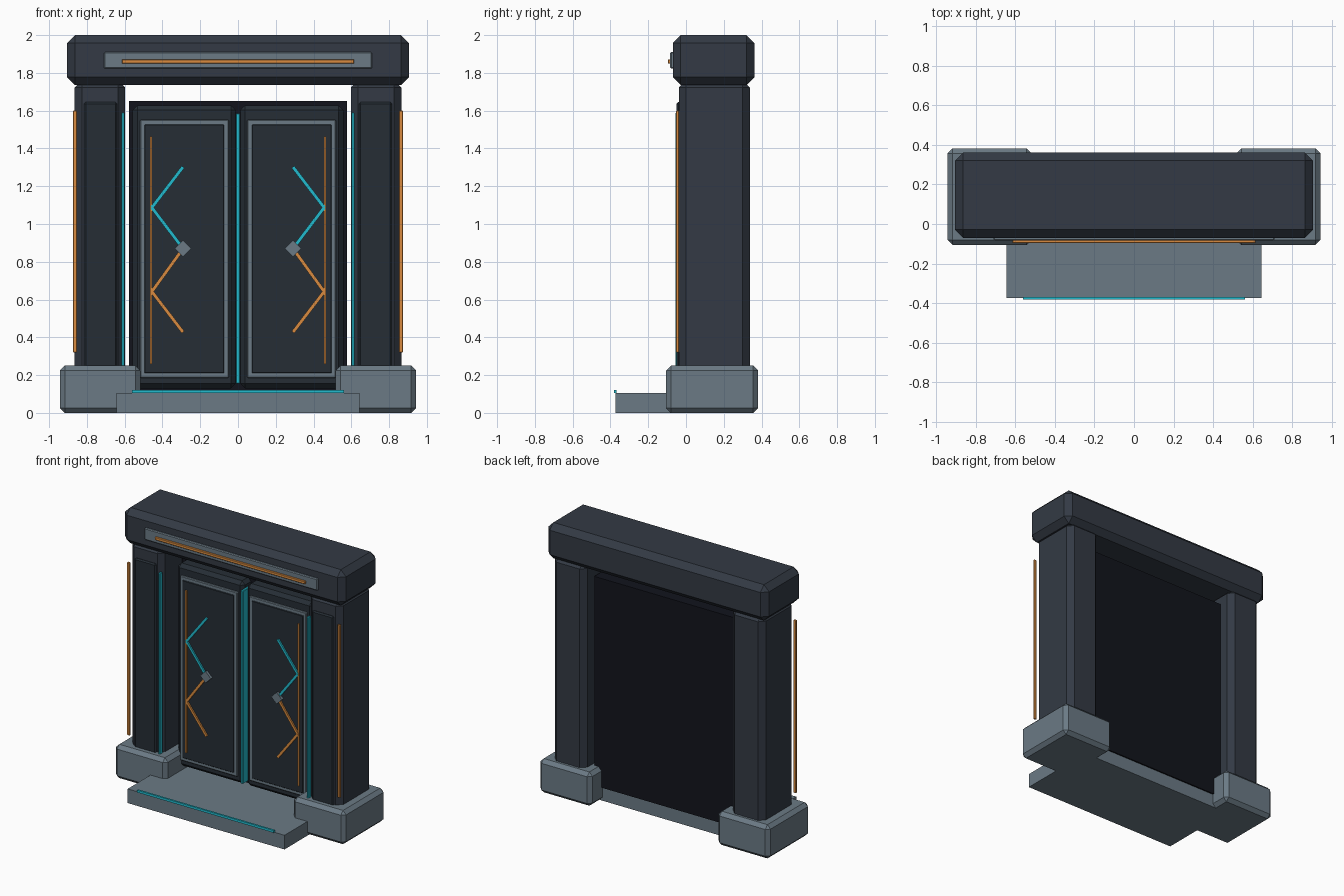
import bpy, bmesh, math
from mathutils import Matrix, Vector

if "Cube" in bpy.data.objects:
    bpy.data.objects.remove(bpy.data.objects["Cube"])


def material(name, r, g, b):
    m = bpy.data.materials.new(name)
    m.diffuse_color = (r, g, b, 1)
    m.use_nodes = True
    m.node_tree.nodes["Principled BSDF"].inputs["Base Color"].default_value = m.diffuse_color
    return m


STONE = material("grey_stone", 0.147, 0.195, 0.235)
DARK = material("dark_slate", 0.033, 0.042, 0.058)
DOOR = material("door_slate", 0.019, 0.027, 0.036)
BLACK = material("backing_black", 0.006, 0.007, 0.012)
CYAN = material("cyan_glow", 0.016, 0.50, 0.62)
COPPER = material("copper", 0.70, 0.26, 0.05)


def box(name, xr, yr, zr, mat, bevel=0.0, turn=0.0):
    """Chamfered box from axis ranges, optionally turned about the y axis."""
    lo, hi = Vector((xr[0], yr[0], zr[0])), Vector((xr[1], yr[1], zr[1]))
    bm = bmesh.new()
    bmesh.ops.create_cube(bm, size=1)
    bmesh.ops.scale(bm, vec=hi - lo, verts=bm.verts)
    if bevel:
        bmesh.ops.bevel(bm, geom=bm.edges[:], offset=bevel, segments=1,
                        affect='EDGES')
    bmesh.ops.rotate(bm, matrix=Matrix.Rotation(turn, 3, 'Y'), verts=bm.verts)
    mesh = bpy.data.meshes.new(name)
    bm.to_mesh(mesh)
    bm.free()
    mesh.materials.append(mat)
    ob = bpy.data.objects.new(name, mesh)
    ob.location = (lo + hi) / 2
    bpy.context.collection.objects.link(ob)
    return ob


def bar(name, a, b, yr, width, mat):
    """Flat bar between two (x, z) points on the door face."""
    dx, dz = b[0] - a[0], b[1] - a[1]
    cx, cz = (a[0] + b[0]) / 2, (a[1] + b[1]) / 2
    h = math.hypot(dx, dz) / 2
    box(name, (cx - width / 2, cx + width / 2), yr, (cz - h, cz + h), mat,
        turn=math.atan2(dx, dz))


# Lintel with its inlay
box("lintel", (-0.905, 0.905), (-0.07, 0.362), (1.735, 2.0), DARK, 0.042)
box("lintel_plate", (-0.71, 0.71), (-0.084, -0.06), (1.822, 1.91), STONE, 0.006)
box("lintel_strip", (-0.615, 0.615), (-0.096, -0.08), (1.85, 1.872), COPPER, 0.003)

# Threshold step and door backing
box("step", (-0.643, 0.643), (-0.374, 0.24), (0, 0.105), STONE)
box("step_light", (-0.56, 0.56), (-0.382, -0.368), (0.104, 0.121), CYAN)
box("door_backing", (-0.577, 0.577), (0.17, 0.25), (0.1, 1.65), BLACK)
box("door_seam_light", (-0.01, 0.01), (0.045, 0.18), (0.155, 1.585), CYAN, 0.003)

for side, s in (("left", -1), ("right", 1)):
    def span(a, b):
        return tuple(sorted((s * a, s * b)))

    # Pillar on its plinth, with face panel and light strips
    box(f"plinth_{side}", span(0.517, 0.943), (-0.106, 0.382), (0, 0.25), STONE, 0.026)
    box(f"pillar_{side}", span(0.597, 0.865), (-0.038, 0.338), (0.2, 1.76), DARK, 0.038)
    box(f"pillar_panel_{side}", span(0.64, 0.815), (-0.05, -0.02), (0.22, 1.645), DOOR, 0.009)
    box(f"pillar_light_{side}", span(0.601, 0.617), (-0.055, -0.025), (0.24, 1.59), CYAN, 0.003)
    box(f"pillar_trim_{side}", span(0.852, 0.874), (-0.053, -0.038), (0.32, 1.6), COPPER, 0.003)

    # Door leaf with raised frame and inner panel
    box(f"door_leaf_{side}", span(0.012, 0.558), (0.075, 0.2), (0.13, 1.628), DOOR, 0.025)
    box(f"door_frame_{side}", span(0.048, 0.518), (0.06, 0.08), (0.186, 1.553), STONE, 0.005)
    box(f"door_panel_{side}", span(0.073, 0.496), (0.055, 0.07), (0.21, 1.527), DOOR, 0.004)

    # Door inlays: vertical strip, zigzag and diamond knob
    box(f"door_strip_{side}", span(0.454, 0.467), (0.046, 0.06), (0.26, 1.462), COPPER)
    zig = [(0.291, 1.302), (0.456, 1.087), (0.291, 0.87), (0.456, 0.642), (0.291, 0.427)]
    pts = [(s * x, z) for x, z in zig]
    for i in range(4):
        bar(f"zigzag_{side}_{i + 1}", pts[i], pts[i + 1], (0.044, 0.06), 0.018,
            CYAN if i < 2 else COPPER)
    box(f"diamond_{side}", span(0.26, 0.322), (0.035, 0.06), (0.839, 0.901), STONE,
        turn=math.pi / 4)
